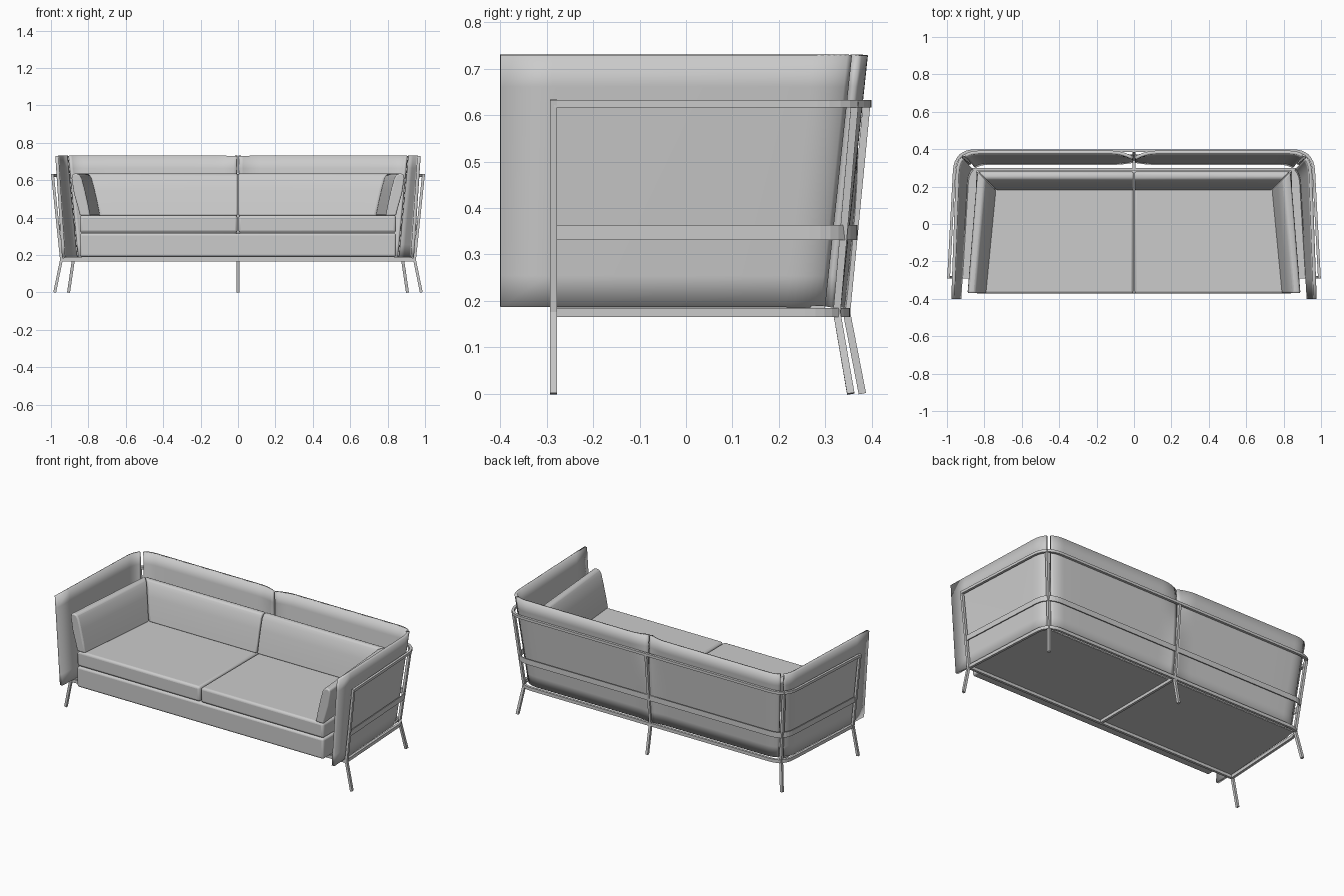
import bpy, bmesh
from mathutils import Vector

cube = bpy.data.objects.get("Cube")
if cube:
    bpy.data.objects.remove(cube)

grey = bpy.data.materials.new("neutral_grey")
grey.use_nodes = True
grey.diffuse_color = (0.6, 0.6, 0.6, 1)
grey.node_tree.nodes["Principled BSDF"].inputs["Base Color"].default_value = (0.6, 0.6, 0.6, 1)


def lerp(a, b, t):
    return a + (b - a) * t


def loft(name, rings, closed=True, bevel=0, thickness=0, smooth=True):
    """Skin a list of equal-length point rings."""
    bm = bmesh.new()
    rows = [[bm.verts.new(p) for p in ring] for ring in rings]
    n = len(rows[0])
    for a, b in zip(rows, rows[1:]):
        for i in range(n if closed else n - 1):
            j = (i + 1) % n
            bm.faces.new((a[i], a[j], b[j], b[i]))
    if closed:
        bm.faces.new(rows[0])
        bm.faces.new(rows[-1])
    bmesh.ops.recalc_face_normals(bm, faces=bm.faces)
    mesh = bpy.data.meshes.new(name)
    bm.to_mesh(mesh)
    bm.free()
    mesh.materials.append(grey)
    obj = bpy.data.objects.new(name, mesh)
    bpy.context.collection.objects.link(obj)
    if thickness:
        mod = obj.modifiers.new("thickness", "SOLIDIFY")
        mod.thickness, mod.offset = thickness, 0
    if bevel:
        mod = obj.modifiers.new("soft_edges", "BEVEL")
        mod.width, mod.segments, mod.limit_method = bevel, 3, "ANGLE"
        mod.angle_limit = 0.6
    if smooth:
        bpy.ops.object.select_all(action="DESELECT")
        obj.select_set(True)
        bpy.context.view_layer.objects.active = obj
        bpy.ops.object.shade_smooth_by_angle(angle=0.6)
    return obj


def box(name, x0, x1, y0, y1, z0, z1, bevel=0):
    ring = [(x0, y0), (x1, y0), (x1, y1), (x0, y1)]
    return loft(name, [[(x, y, z) for x, y in ring] for z in (z0, z1)], bevel=bevel)


def bar(name, points, width, height, up=(0, 0, 1)):
    """Sweep a rectangular section along a path."""
    pts = [Vector(p) for p in points]
    rings = []
    for i, p in enumerate(pts):
        before = (p - pts[i - 1]).normalized() if i else Vector()
        after = (pts[i + 1] - p).normalized() if i < len(pts) - 1 else Vector()
        tangent = (before + after).normalized()
        side = tangent.cross(Vector(up)).normalized() * width / 2
        top = side.cross(tangent).normalized() * height / 2
        rings.append([p + side + top, p - side + top, p - side - top, p + side - top])
    return loft(name, rings, smooth=False)


def corner_point(front, corner, radius, t):
    """Point on the rounded corner between the side line and the back line."""
    c = Vector(corner)
    a = c + (Vector(front) - c).normalized() * radius
    b = c - Vector((radius, 0))
    return a * (1 - t) ** 2 + c * 2 * t * (1 - t) + b * t ** 2


def u_path(front, corner, radius, z):
    half = [Vector(front)] + [corner_point(front, corner, radius, i / 8) for i in range(9)]
    right = [(p.x, p.y, z) for p in half]
    return right + [(-x, y, z) for x, y, z in reversed(right)]


# Frame rails running round the sides and back
bar("top_rail", u_path((0.991, -0.285), (0.955, 0.392), 0.11, 0.625), 0.015, 0.016)
bar("middle_strap", u_path((0.962, -0.285), (0.925, 0.366), 0.10, 0.347), 0.006, 0.033)
bar("bottom_rail", u_path((0.94, -0.285), (0.905, 0.346), 0.09, 0.175), 0.015, 0.02)
bar("front_rail", [(-0.94, -0.285, 0.175), (0.94, -0.285, 0.175)], 0.015, 0.02)
bar("centre_crossbar", [(0, -0.285, 0.175), (0, 0.346, 0.175)], 0.015, 0.02)
bar("centre_back_leg", [(0, 0.39, 0.63), (0, 0.346, 0.175), (0, 0.38, 0)],
    0.015, 0.016, (0, 1, 0))

# Frame legs, one pair on each side
for s, side in ((1, "left"), (-1, "right")):
    bar(side + "_front_leg", [(s * 0.992, -0.285, 0.633), (s * 0.944, -0.285, 0.175),
                              (s * 0.98, -0.285, 0)], 0.015, 0.015, (0, 1, 0))
    bar(side + "_back_leg", [(s * 0.927, 0.364, 0.63), (s * 0.88, 0.325, 0.175),
                             (s * 0.906, 0.355, 0)], 0.016, 0.016, (0, 1, 0))

# Seat deck and base
loft("seat_deck", [[(-0.93, -0.285, z), (0.93, -0.285, z), (0.89, 0.30, z), (-0.89, 0.30, z)]
                   for z in (0.183, 0.19)], smooth=False)
box("seat_base", -0.845, 0.845, -0.372, 0.29, 0.19, 0.316, 0.012)

# Cushion cross-section: depth away from the seat, height
section = [(0, 0.41), (0.012, 0.47), (0.03, 0.55), (0.046, 0.61), (0.06, 0.632), (0.08, 0.636),
           (0.098, 0.63), (0.1, 0.61), (0.088, 0.53), (0.068, 0.46), (0.055, 0.41)]


def panel_shape(t):
    """Plan of the upholstered shell at height fraction t."""
    front = (lerp(0.932, 0.968, t), -0.4)
    corner = (lerp(0.888, 0.94, t), lerp(0.325, 0.383, t))
    return front, corner, 0.11


def back_y(x, y, t):
    """Panel ends turn towards the middle post."""
    curl = max(0, 1 - x / 0.12) ** 2
    return y + curl * lerp(0.012, -0.035, t ** 3)


for s, side in ((1, "left"), (-1, "right")):
    # Cushions
    x0, x1 = sorted((s * 0.003, s * 0.845))
    box(side + "_seat_cushion", x0, x1, -0.372, 0.28, 0.319, 0.412, 0.014)
    front_ring = [(s * (0.79 + u), -0.37, z) for u, z in section]
    mitre_ring = [(s * (0.737 + u), 0.18 + u, z) for u, z in section]
    back_mitre = [(s * (0.734 + u), 0.18 + u, z) for u, z in section]
    middle_ring = [(s * 0.003, 0.18 + u, z) for u, z in section]
    loft(side + "_arm_cushion", [front_ring, mitre_ring], bevel=0.008)
    loft(side + "_back_cushion", [back_mitre, middle_ring], bevel=0.008)

    # Upholstered shell panels
    side_rows, back_rows = [], []
    for k in range(9):
        t = k / 8
        z = lerp(0.187, 0.73, t)
        front, corner, r = panel_shape(t)
        start = corner_point(front, corner, r, 0)
        row = [Vector(front).lerp(start, i / 6) for i in range(6)]
        row += [corner_point(front, corner, r, 0.47 * i / 6) for i in range(7)]
        side_rows.append([(s * p.x, p.y, z) for p in row])
        row = [corner_point(front, corner, r, lerp(0.58, 1, i / 5)) for i in range(6)]
        end = row[-1].x
        row += [Vector((lerp(end, 0.12, i / 5), corner[1])) for i in range(1, 6)]
        row += [Vector((lerp(0.12, 0.006, i / 6), corner[1])) for i in range(1, 7)]
        back_rows.append([(s * p.x, back_y(p.x, p.y, t), z) for p in row])
    loft(side + "_side_panel", side_rows, closed=False, thickness=0.018)
    loft(side + "_back_panel", back_rows, closed=False, thickness=0.018)
